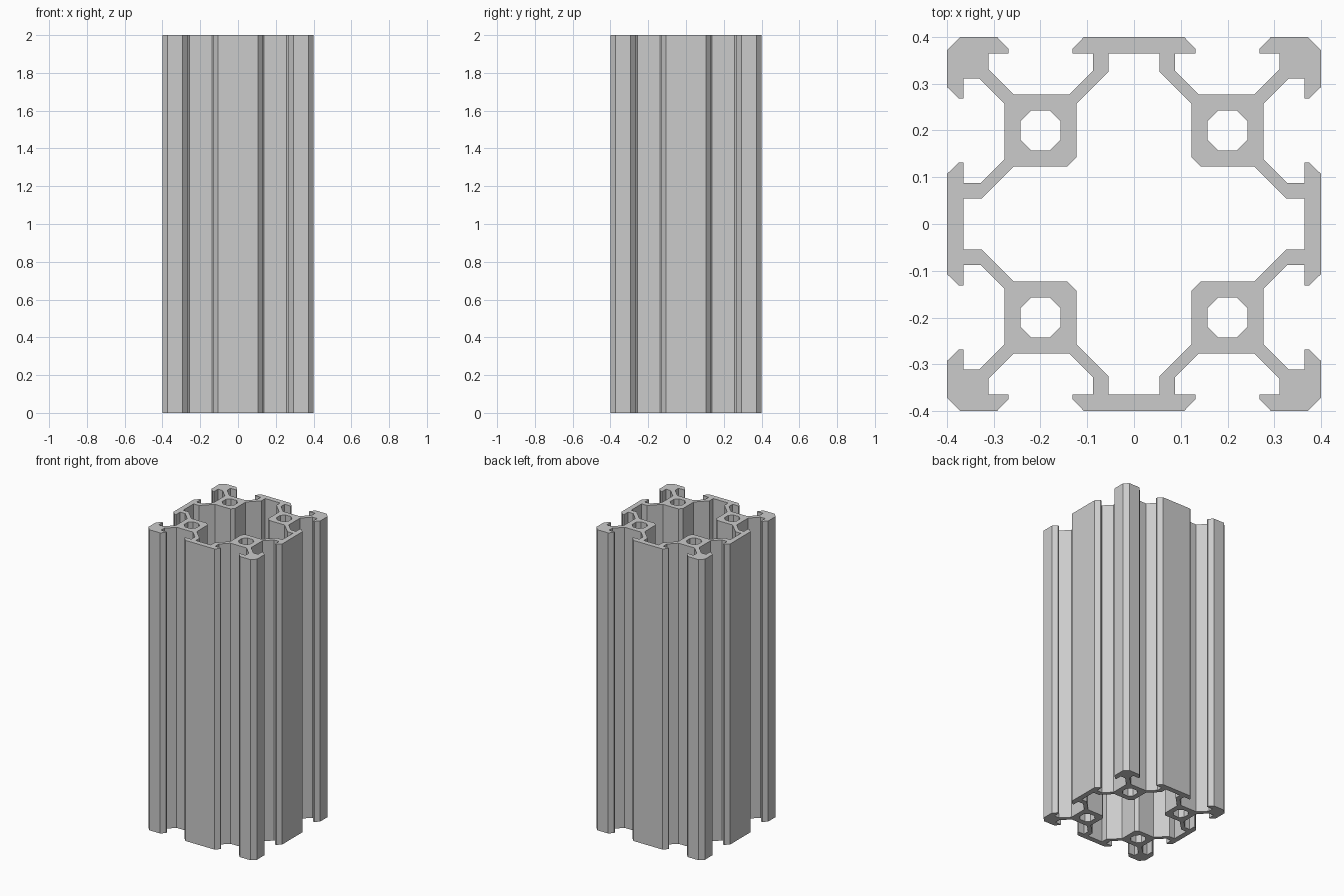
import bpy, bmesh

if "Cube" in bpy.data.objects:
    bpy.data.objects.remove(bpy.data.objects["Cube"])

HEIGHT = 2.0

# Outlines for one eighth of the section, from the top middle to the diagonal
outer_eighth = [(0.107, 0.4), (0.132, 0.374), (0.132, 0.365), (0.088, 0.365),
                (0.088, 0.327), (0.138, 0.277), (0.257, 0.277), (0.311, 0.331),
                (0.311, 0.365), (0.268, 0.365), (0.268, 0.374), (0.293, 0.4),
                (0.372, 0.4)]
inner_eighth = [(0.055, 0.365), (0.055, 0.325), (0.123, 0.257), (0.123, 0.143)]


def full_loop(eighth):
    """Mirror across the diagonal, then turn four times around the centre."""
    quarter = eighth + [(y, x) for x, y in reversed(eighth)]
    loop = []
    for _ in range(4):
        loop += quarter
        quarter = [(y, -x) for x, y in quarter]
    return loop


def octagon(cx, cy, r=0.043, f=0.020):
    corners = [(-f, r), (f, r), (r, f), (r, -f), (f, -r), (-f, -r), (-r, -f), (-r, f)]
    return [(cx + x, cy + y) for x, y in corners]


# Section: outer outline, central cavity and four screw bores
loops = [full_loop(outer_eighth), full_loop(inner_eighth)]
loops += [octagon(sx * 0.2, sy * 0.2) for sx in (-1, 1) for sy in (-1, 1)]

curve = bpy.data.curves.new("slotted_rail", 'CURVE')
curve.dimensions = '2D'
curve.fill_mode = 'BOTH'
curve.extrude = HEIGHT / 2
for pts in loops:
    spline = curve.splines.new('POLY')
    spline.points.add(len(pts) - 1)
    for p, (x, y) in zip(spline.points, pts):
        p.co = (x, y, 0, 1)
    spline.use_cyclic_u = True

# Extruded rail as a clean flat-shaded mesh standing on the floor
rail = bpy.data.objects.new("slotted_rail", curve)
bpy.context.collection.objects.link(rail)
bpy.context.view_layer.objects.active = rail
rail.select_set(True)
bpy.ops.object.convert(target='MESH')
rail = bpy.context.object

bm = bmesh.new()
bm.from_mesh(rail.data)
bmesh.ops.remove_doubles(bm, verts=bm.verts, dist=0.0005)
bmesh.ops.translate(bm, verts=bm.verts, vec=(0, 0, HEIGHT / 2))
bmesh.ops.recalc_face_normals(bm, faces=bm.faces)
for f in bm.faces:
    f.smooth = False
bm.to_mesh(rail.data)
bm.free()
